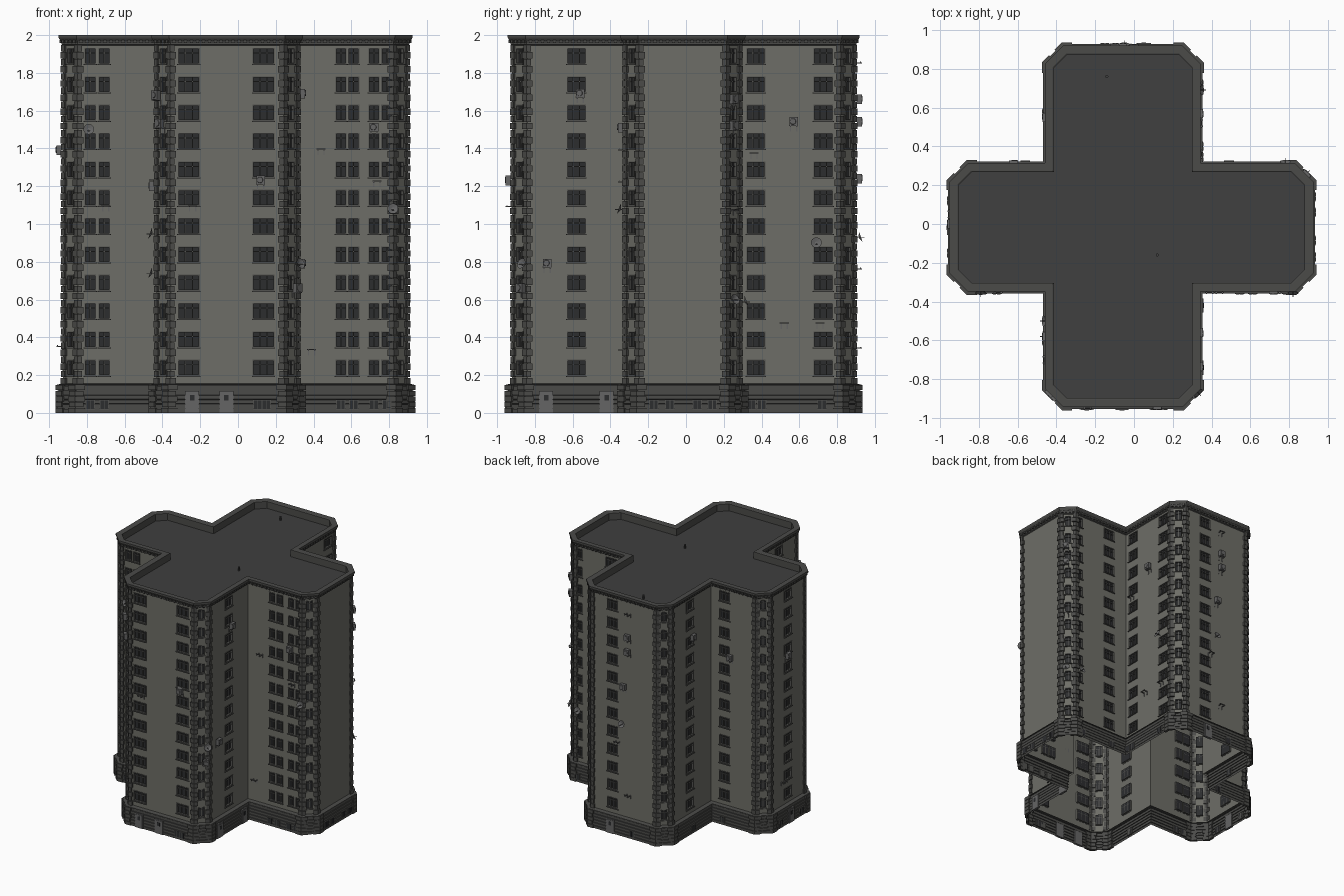
import bpy, bmesh, math
from mathutils import Vector, Matrix

if "Cube" in bpy.data.objects:
    bpy.data.objects.remove(bpy.data.objects["Cube"])

# Cross-shaped footprint with chamfered outer corners (counter-clockwise)
X0, X1, Y0, Y1 = -0.926, 0.90, -0.92, 0.895      # ends of the arms
A0, A1, B0, B1 = -0.435, 0.32, -0.325, 0.29      # sides of the arms
C = 0.08
P = [Vector(p) for p in [
    (A0 + C, Y0), (A1 - C, Y0), (A1, Y0 + C), (A1, B0), (X1 - C, B0), (X1, B0 + C), (X1, B1 - C),
    (X1 - C, B1), (A1, B1), (A1, Y1 - C), (A1 - C, Y1), (A0 + C, Y1), (A0, Y1 - C), (A0, B1),
    (X0 + C, B1), (X0, B1 - C), (X0, B0 + C), (X0 + C, B0), (A0, B0), (A0, Y0 + C)]]
N = len(P)
CHAMFERS = [1, 4, 6, 9, 11, 14, 16, 19]
DIR = [(P[(i + 1) % N] - P[i]).normalized() for i in range(N)]
NRM = [Vector((d.y, -d.x)) for d in DIR]
LEN = [(P[(i + 1) % N] - P[i]).length for i in range(N)]
FLOORS = [0.239 + 0.15 * k for k in range(12)]
WH = 0.043                                        # half window height


def mat(name, r, g, b):
    m = bpy.data.materials.new(name)
    m.diffuse_color = (r, g, b, 1)
    m.use_nodes = True
    m.node_tree.nodes["Principled BSDF"].inputs["Base Color"].default_value = m.diffuse_color
    return m


WALL = mat("wall", 0.155, 0.155, 0.135)
STONE = mat("stone", 0.07, 0.07, 0.066)
TRIM = mat("trim", 0.085, 0.085, 0.08)
DARK = mat("glass", 0.025, 0.026, 0.028)
ROOF = mat("roof", 0.05, 0.05, 0.05)
METAL = mat("metal", 0.13, 0.13, 0.13)


def finish(bm, name, *mats):
    me = bpy.data.meshes.new(name)
    bm.to_mesh(me)
    bm.free()
    for m in mats:
        me.materials.append(m)
    ob = bpy.data.objects.new(name, me)
    bpy.context.collection.objects.link(ob)
    return ob


def along(i, coord):
    """distance along edge i of a world x (or y) coordinate"""
    k = 0 if abs(DIR[i].x) > 0.5 else 1
    return (coord - P[i][k]) / DIR[i][k]


def plan(i, u, d):
    return P[i] + DIR[i] * u + NRM[i] * d


def prism(bm, pts, z0, z1, mi=0):
    lo = [bm.verts.new((p.x, p.y, z0)) for p in pts]
    hi = [bm.verts.new((p.x, p.y, z1)) for p in pts]
    n = len(pts)
    fs = [bm.faces.new(hi), bm.faces.new(lo[::-1])]
    fs += [bm.faces.new((lo[k], lo[(k + 1) % n], hi[(k + 1) % n], hi[k])) for k in range(n)]
    for f in fs:
        f.material_index = mi


def box(bm, i, u0, u1, d0, d1, z0, z1, mi=0):
    prism(bm, [plan(i, u0, d1), plan(i, u1, d1), plan(i, u1, d0), plan(i, u0, d0)], z0, z1, mi)


def corner(j, d):
    n1, n2 = NRM[j - 1], NRM[j]
    return P[j] + (n1 + n2) * (d / (1 + n1.dot(n2)))


def sweep(bm, profile, cap=False):
    rings = [[bm.verts.new((*corner(j, d), z)) for j in range(N)] for d, z in profile]
    for a, b in zip(rings, rings[1:]):
        for j in range(N):
            k = (j + 1) % N
            bm.faces.new((a[j], a[k], b[k], b[j]))
    if cap:
        bm.faces.new(rings[-1])


# Window columns: edge -> (centre coordinate, half width, lights)
cols = {
    0: [(-0.26, 0.058, 3), (0.135, 0.058, 3)],
    2: [(-0.58, 0.05, 3)],
    3: [(0.545, 0.03, 2), (0.612, 0.03, 2), (0.72, 0.03, 2), (0.788, 0.03, 2)],
    7: [(0.78, 0.03, 2), (0.49, 0.05, 3)],
    8: [(0.37, 0.05, 3), (0.727, 0.052, 3)],
    10: [(0.05, 0.05, 3)],
    12: [(0.57, 0.05, 3)],
    13: [(-0.56, 0.05, 3)],
    15: [(-0.02, 0.05, 3)],
    17: [(-0.782, 0.031, 2), (-0.708, 0.031, 2)],
    18: [(-0.60, 0.05, 3)]}
slots = {i: sorted((along(i, c), w, n) for c, w, n in v) for i, v in cols.items()}
for i in CHAMFERS:
    slots[i] = [(LEN[i] / 2, 0.026, 2)]

# Walls with recessed window openings, and their frames
walls, frames = bmesh.new(), bmesh.new()
ZC = [0.14] + [z + s * WH for z in FLOORS for s in (-1, 1)] + [1.96]
REC = -0.014
for i in range(N):
    us = [0] + [u + s * w for u, w, n in slots.get(i, []) for s in (-1, 1)] + [LEN[i]]

    def quad(pts, mi=0):
        f = walls.faces.new([walls.verts.new((*plan(i, u, d), z)) for u, d, z in pts])
        f.material_index = mi

    for a in range(len(us) - 1):
        u0, u1 = us[a], us[a + 1]
        if a % 2 == 0:
            quad([(u0, 0, ZC[0]), (u1, 0, ZC[0]), (u1, 0, ZC[-1]), (u0, 0, ZC[-1])])
            continue
        for b in range(len(ZC) - 1):
            z0, z1 = ZC[b], ZC[b + 1]
            ring = [(u0, z0), (u1, z0), (u1, z1), (u0, z1)]
            if b % 2 == 0:
                quad([(u, 0, z) for u, z in ring])
                continue
            quad([(u, REC, z) for u, z in ring], 1)
            for k in range(4):
                (ua, za), (ub, zb) = ring[k], ring[(k + 1) % 4]
                quad([(ua, 0, za), (ub, 0, zb), (ub, REC, zb), (ua, REC, za)])
    for u, w, n in slots.get(i, []):
        for z in FLOORS:
            t = 0.006
            for s in (-1, 1):                      # surround
                box(frames, i, *sorted((u + s * w, u + s * (w - t))), REC, 0.004, z - WH, z + WH)
                box(frames, i, u - w, u + w, REC, 0.004, *sorted((z + s * WH, z + s * (WH - t))))
            for k in range(1, n):                  # mullions
                m = u - w + 2 * w * k / n
                box(frames, i, m - 0.003, m + 0.003, REC, -0.005, z - WH, z + WH)
            box(frames, i, u - w, u + w, REC, -0.006, z + 0.014, z + 0.018)
            box(frames, i, u - w - 0.004, u + w + 0.004, -0.002, 0.009, z - WH - 0.005, z - WH)
finish(walls, "walls", WALL, DARK)
finish(frames, "window_frames", TRIM)

# Quoins up both edges of every chamfer, heavier at the base
bm = bmesh.new()


def quoin(j, a, b, d0, d1, z0, z1):
    e = j - 1
    pts = [P[j] - DIR[e] * a + NRM[e] * d1, corner(j, d1), P[j] + DIR[j] * b + NRM[j] * d1,
           P[j] + DIR[j] * b + NRM[j] * d0, corner(j, d0), P[j] - DIR[e] * a + NRM[e] * d0]
    prism(bm, pts, z0, z1)


for i in CHAMFERS:
    for j in (i, (i + 1) % N):
        for k in range(48):
            s = 0.020 if k % 2 else 0.028
            z = 0.15 + k * 0.0375
            quoin(j, s, s, -0.002, 0.010 if k % 2 else 0.013, z + 0.002, z + 0.0355)
        for k in range(5):
            s = 0.028 if k % 2 else 0.036
            quoin(j, s, s, 0.02, 0.040, k * 0.03, k * 0.03 + 0.027)
finish(bm, "corner_quoins", STONE)

# Rusticated base in stepped courses, open below
bm = bmesh.new()
prof = []
for k in range(6):
    z, d = k * 0.0242, 0.033 - 0.001 * k
    prof += [(d, z), (d, z + 0.0205), (d - 0.006, z + 0.0212), (d - 0.006, z + 0.0236)]
sweep(bm, prof + [(0.033, 0.1452), (0.033, 0.15), (0.0, 0.155)])
finish(bm, "base", STONE)

# Cornice, parapet and roof
bm = bmesh.new()
sweep(bm, [(0.0, 1.945), (0.008, 1.95), (0.008, 1.958), (0.013, 1.97), (0.018, 1.976), (0.024, 1.988),
           (0.024, 2.0), (-0.016, 2.0), (-0.022, 1.997), (-0.022, 1.94)])
for i in range(N):
    n = max(2, round(LEN[i] / 0.032))
    for k in range(n):
        u = LEN[i] * (k + 0.5) / n
        box(bm, i, u - 0.008, u + 0.008, 0, 0.019, 1.957, 1.974)
finish(bm, "cornice", STONE)
bm = bmesh.new()
sweep(bm, [(-0.02, 1.938), (-0.022, 1.94)], cap=True)
for x, y in ((-0.14, 0.76), (0.12, -0.16)):
    bmesh.ops.create_cone(bm, cap_ends=True, segments=8, radius1=0.008, radius2=0.008, depth=0.03,
                          matrix=Matrix.Translation((x, y, 1.955)))
finish(bm, "roof", ROOF)

# Entrance doors and cellar windows
bm = bmesh.new()
for i, c in ((0, -0.243), (0, -0.062), (2, -0.74), (2, -0.42), (10, 0.05), (15, -0.02)):
    u = along(i, c)
    box(bm, i, u - 0.037, u + 0.037, 0.02, 0.037, 0, 0.115)
    box(bm, i, u - 0.030, u + 0.030, 0.03, 0.039, 0, 0.108)
    box(bm, i, u - 0.012, u + 0.012, 0.03, 0.0405, 0.065, 0.095, 1)
finish(bm, "doors", METAL, DARK)
bm = bmesh.new()
cellar = [(0, 0.105), (0, 0.15), (5, -0.17), (5, -0.085), (5, 0.06), (5, 0.14), (8, 0.345), (8, 0.40), (8, 0.72),
          (7, 0.78), (7, 0.49), (12, 0.57), (13, -0.56), (15, 0.12), (15, -0.15), (10, -0.15), (18, -0.6)]
cellar += [(i, c) for i in (3, 17) for c, w, n in cols[i]]
for i, c in cellar:
    u = along(i, c)
    box(bm, i, u - 0.025, u + 0.025, 0.02, 0.0365, 0.015, 0.07)
    for s in (-0.011, 0.011):
        box(bm, i, u + s - 0.009, u + s + 0.009, 0.02, 0.038, 0.02, 0.065, 1)
finish(bm, "cellar_windows", TRIM, DARK)

# Air-conditioner boxes with fan and brackets; some brackets stand empty
bm = bmesh.new()


def disc(i, u, d, z, r1, r2, depth, tilt=0.0, cap=True):
    n = Vector((NRM[i].x, NRM[i].y, tilt)).normalized()
    m = Matrix.Translation((*plan(i, u, d), z)) @ n.to_track_quat('Z', 'Y').to_matrix().to_4x4()
    bmesh.ops.create_cone(bm, cap_ends=cap, segments=14, radius1=r1, radius2=r2, depth=depth, matrix=m)


def rack(i, u, z):
    for s in (-0.016, 0.016):
        box(bm, i, u + s - 0.003, u + s + 0.003, 0, 0.036, z, z + 0.005)
        box(bm, i, u + s - 0.003, u + s + 0.003, 0, 0.005, z - 0.025, z)
    box(bm, i, u - 0.024, u + 0.024, 0.026, 0.031, z + 0.004, z + 0.009)


units = [(0, 0.12, 1.23), (2, -0.56, 1.69), (2, -0.735, 0.79), (1, 0.30, 0.66), (8, 0.57, 1.54), (6, 0.87, 1.52),
         (6, 0.87, 1.66), (19, -0.40, 1.53), (19, -0.42, 1.68), (3, 0.72, 1.51), (10, -0.1, 1.54),
         (10, -0.06, 1.24), (10, -0.1, 1.66), (15, 0.0, 1.39), (13, -0.62, 1.4), (12, 0.55, 1.62), (18, -0.58, 1.2)]
for i, c, z in units:
    u = along(i, c)
    box(bm, i, u - 0.023, u + 0.023, 0.01, 0.036, z - 0.02, z + 0.026)
    disc(i, u - 0.004, 0.037, z + 0.003, 0.017, 0.015, 0.004)
    rack(i, u, z - 0.025)
for i, c, z in [(17, -0.70, 1.09), (0, -0.24, 1.09), (3, 0.44, 1.39), (3, 0.735, 1.22), (3, 0.39, 0.33),
                (8, 0.36, 1.37), (8, 0.52, 0.47), (8, 0.71, 0.47), (18, -0.7, 1.23), (10, -0.1, 1.85),
                (10, 0.0, 0.76), (10, -0.1, 0.34), (6, 0.87, 1.07), (15, 0.05, 0.35)]:
    rack(i, along(i, c), z)
finish(bm, "air_conditioners", METAL)

# Satellite dishes on short arms
bm = bmesh.new()
for i, c, z in [(17, -0.79, 1.50), (3, 0.82, 1.08), (1, 0.31, 0.79), (6, 0.87, 0.60), (8, 0.69, 0.90),
                (7, 0.78, 0.59), (10, -0.05, 0.93), (18, -0.50, 0.74), (18, -0.58, 0.95)]:
    u = along(i, c)
    disc(i, u, 0.026, z, 0.008, 0.029, 0.010, 0.35, False)
    disc(i, u, 0.021, z, 0.008, 0.008, 0.002, 0.35)
    box(bm, i, u - 0.002, u + 0.002, 0, 0.05, z - 0.005, z - 0.001)
finish(bm, "satellite_dishes", METAL)
